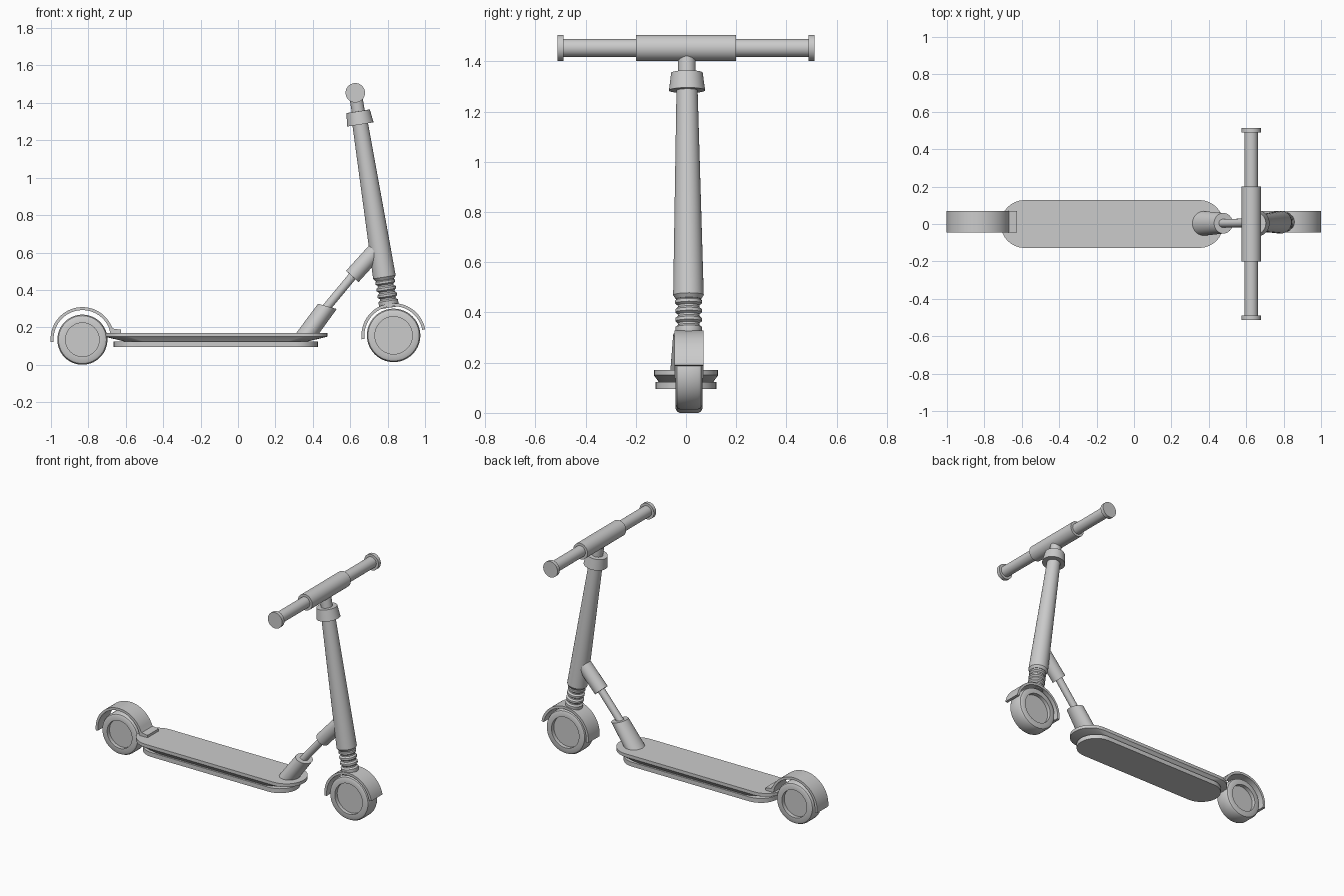
import bpy, bmesh, math
from mathutils import Vector, Matrix

if "Cube" in bpy.data.objects:
    bpy.data.objects.remove(bpy.data.objects["Cube"])


def loft(name, rings):
    """Skin equal-length closed rings of points and cap both ends."""
    bm = bmesh.new()
    loops = [[bm.verts.new(p) for p in ring] for ring in rings]
    n = len(loops[0])
    for a, b in zip(loops, loops[1:]):
        for i in range(n):
            j = (i + 1) % n
            bm.faces.new((a[i], a[j], b[j], b[i]))
    bm.faces.new(loops[0][::-1])
    bm.faces.new(loops[-1])
    bmesh.ops.recalc_face_normals(bm, faces=bm.faces)
    me = bpy.data.meshes.new(name)
    bm.to_mesh(me)
    bm.free()
    ob = bpy.data.objects.new(name, me)
    bpy.context.collection.objects.link(ob)
    return ob


def circle(c, u, v, n=40):
    return [Vector(c) + u * math.cos(2 * math.pi * i / n) + v * math.sin(2 * math.pi * i / n)
            for i in range(n)]


def turned(name, origin, axis, profile, n=40):
    """Lathe a (radius, distance along axis) profile."""
    axis = Vector(axis).normalized()
    rot = axis.to_track_quat('Z', 'Y')
    u, v = rot @ Vector((1, 0, 0)), rot @ Vector((0, 1, 0))
    return loft(name, [circle(Vector(origin) + axis * t, u * r, v * r, n) for r, t in profile])


def stadium(x0, x1, r, z, n=16):
    """Rounded-end outline for the deck."""
    pts = []
    for cx, start in ((x1 - r, -90), (x0 + r, 90)):
        for i in range(n + 1):
            a = math.radians(start + 180 * i / n)
            pts.append(Vector((cx + r * math.cos(a), r * math.sin(a), z)))
    return pts


YC = 0.012  # wheels sit slightly off the centre line


def wheel(name, x, z, r, hub):
    hw, dip = 0.053, 0.025
    half = [(hub, hw - dip), (hub, hw), (r - 0.016, hw), (r - 0.006, hw - 0.005), (r, hw - 0.017)]
    prof = half + [(a, -t) for a, t in half[::-1]]
    turned(name, (x, YC, z), (0, 1, 0), prof, 56)


def fender(name, x, z, ro, ri, a0, a1, tail=()):
    """Curved sheet around a wheel, with optional tail points."""
    n = 36
    arc = lambda r: [(x + r * math.cos(math.radians(a0 + (a1 - a0) * i / n)),
                      z + r * math.sin(math.radians(a0 + (a1 - a0) * i / n))) for i in range(n + 1)]
    outline = arc(ro) + list(tail) + arc(ri)[::-1]
    loft(name, [[Vector((px, YC + s * 0.058, pz)) for px, pz in outline] for s in (-1, 1)])


# wheels
wheel("rear_wheel", -0.832, 0.134, 0.134, 0.09)
wheel("front_wheel", 0.832, 0.157, 0.143, 0.10)

# fenders
fender("front_fender", 0.832, 0.157, 0.172, 0.156, 11, 187)
fender("rear_fender", -0.832, 0.138, 0.170, 0.154, 186, 24,
       [(-0.668, 0.193), (-0.625, 0.187), (-0.625, 0.165), (-0.682, 0.165)])

# deck
loft("deck", [stadium(-0.713, 0.478, 0.128, 0.171),
              stadium(-0.713, 0.478, 0.128, 0.150),
              stadium(-0.58, 0.345, 0.105, 0.118)])
loft("deck_base", [stadium(-0.665, 0.427, 0.121, 0.124),
                   stadium(-0.665, 0.427, 0.121, 0.095)])

# steering column, leaning back from the front wheel to the handlebar
foot, head = Vector((0.832, YC, 0.157)), Vector((0.627, 0.003, 1.454))
lean = head - foot
bellows = [(0.050, 0.15)]
for i in range(4):
    t = 0.175 + 0.036 * i
    bellows += [(0.053, t), (0.053, t + 0.012), (0.043, t + 0.020), (0.043, t + 0.028)]
turned("bellows", foot, lean, bellows)
turned("column_tube", foot, lean, [(0.05, 0.300), (0.061, 0.316), (0.042, 1.15)])
turned("column_collar", foot, lean, [(0.072, 1.142), (0.071, 1.150), (0.063, 1.213)])
turned("column_neck", foot, lean, [(0.035, 1.20), (0.035, 1.30)])

# handlebar: end caps, thin grips and thick centre
half_bar = [(0.052, 0.512), (0.052, 0.488), (0.036, 0.488), (0.036, 0.2), (0.052, 0.2)]
turned("handlebar", (0.627, 0, 1.454), (0, 1, 0),
       half_bar + [(r, -t) for r, t in half_bar[::-1]])

# brace from deck to column
low, mid, top = Vector((0.478, 0.004, 0.312)), Vector((0.611, 0.006, 0.472)), Vector((0.745, 0.008, 0.62))
Y = Vector((0, 1, 0))
loft("brace_socket", [circle((0.366, 0.003, 0.160), Vector((0.062, 0, 0)), Y * 0.066),
                      circle(low, Vector((0.05, 0, -0.014)), Y * 0.055)])
d = (mid - low).normalized()
turned("brace_rod", low - d * 0.05, mid - low, [(0.023, 0), (0.023, 0.30)])
turned("brace_sleeve", mid, top - mid, [(0.045, 0), (0.045, (top - mid).length)])

# smooth shading with crisp edges
for ob in bpy.context.collection.objects:
    ob.select_set(True)
    bpy.context.view_layer.objects.active = ob
bpy.ops.object.shade_smooth_by_angle(angle=math.radians(30))
